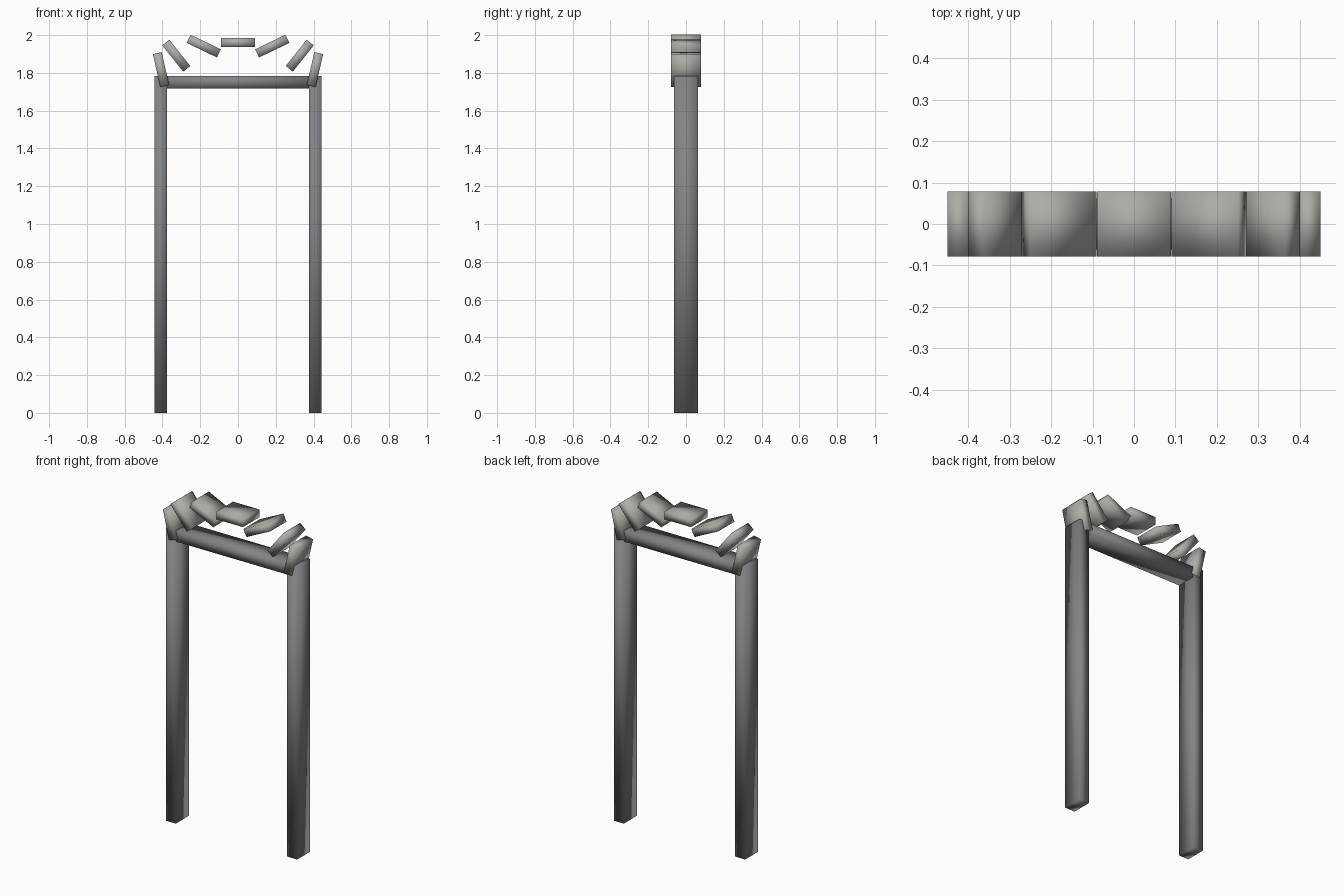
import bpy
from math import pi, sin, cos

if "Cube" in bpy.data.objects:
    bpy.data.objects.remove(bpy.data.objects["Cube"])


def material(name, colour):
    m = bpy.data.materials.new(name)
    m.diffuse_color = (*colour, 1)
    m.use_nodes = True
    m.node_tree.nodes["Principled BSDF"].inputs["Base Color"].default_value = m.diffuse_color
    return m


metal = material("dark_frame", (0.22, 0.23, 0.24))
stone = material("warm_stone", (0.42, 0.41, 0.38))


def box(name, size, loc, mat, tilt=0):
    """Softly shaded box, tilted in the front plane."""
    bpy.ops.mesh.primitive_cube_add(size=1, location=loc)
    ob = bpy.context.object
    ob.name = name
    ob.scale = size
    bpy.ops.object.transform_apply(location=False, rotation=False, scale=True)
    ob.rotation_euler = (0, -tilt, 0)
    bpy.ops.object.shade_smooth()
    ob.data.materials.append(mat)
    return ob


# door frame: two posts and the lintel running into them
for side, x in (("left", -0.409), ("right", 0.409)):
    box(side + "_post", (0.068, 0.125, 1.783), (x, 0, 0.8915), metal)
box("lintel", (0.82, 0.122, 0.066), (0, 0, 1.75), metal)

# seven loose stones fanned along a flattened arch
COUNT = 7
for i in range(COUNT):
    a = pi * (i + 0.5) / COUNT
    loc = (0.418 * cos(a), 0, 1.777 + 0.183 * sin(a))
    box(f"arch_stone_{i + 1}", (0.178, 0.157, 0.048), loc, stone, pi / 2 - a)
